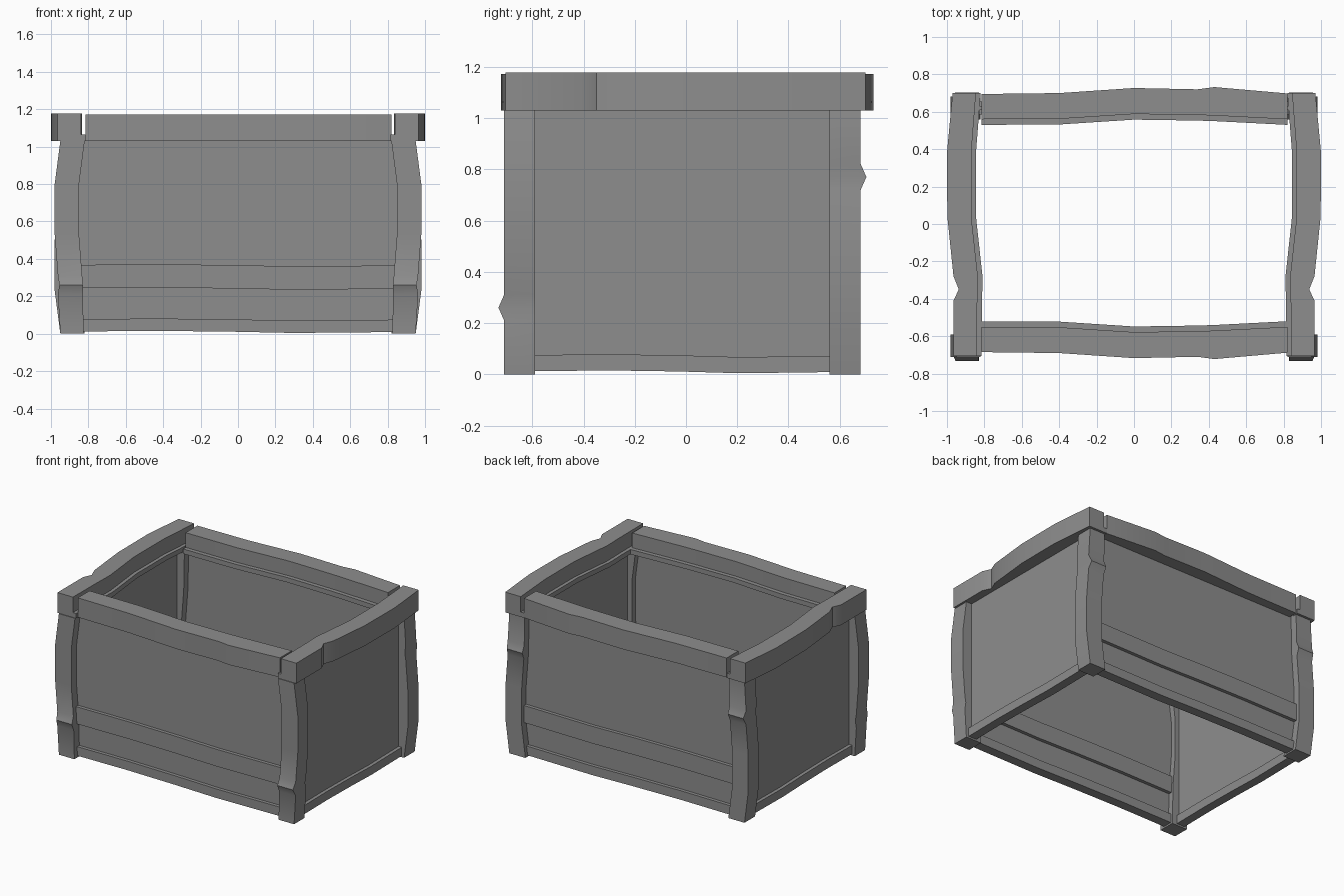
import bpy, bmesh

cube = bpy.data.objects.get("Cube")
if cube:
    bpy.data.objects.remove(cube, do_unlink=True)

grey = bpy.data.materials.new("worn grey")
grey.use_nodes = True
COLOUR = (0.27, 0.27, 0.27, 1)
grey.diffuse_color = COLOUR
grey.node_tree.nodes["Principled BSDF"].inputs["Base Color"].default_value = COLOUR


def beam(name, axis, stations):
    """Box section swept along an axis; station = (t, a0, a1, b0, b1)."""
    bm = bmesh.new()
    rings = []
    for t, a0, a1, b0, b1 in stations:
        ring = []
        for a, b in ((a0, b0), (a1, b0), (a1, b1), (a0, b1)):
            co = {"x": (t, a, b), "y": (a, t, b), "z": (a, b, t)}[axis]
            ring.append(bm.verts.new(co))
        rings.append(ring)
    for r, s in zip(rings, rings[1:]):
        for i in range(4):
            j = (i + 1) % 4
            bm.faces.new((r[i], r[j], s[j], s[i]))
    bm.faces.new(rings[0])
    bm.faces.new(rings[-1])
    bmesh.ops.recalc_face_normals(bm, faces=bm.faces)
    mesh = bpy.data.meshes.new(name)
    bm.to_mesh(mesh)
    bm.free()
    mesh.materials.append(grey)
    ob = bpy.data.objects.new(name, mesh)
    bpy.context.collection.objects.link(ob)
    bpy.ops.object.select_all(action="DESELECT")
    ob.select_set(True)
    bpy.context.view_layer.objects.active = ob
    bpy.ops.object.shade_smooth_by_angle()
    return ob


# Bowed, knotted corner posts: (height, inner x, outer x, knot depth)
POST = [(0, .825, .95, 0), (.21, .83, .963, 0), (.26, .83, .955, .022),
        (.31, .833, .963, 0), (.53, .85, .98, 0), (.8, .85, .98, 0), (1.03, .82, .95, 0)]
# Side rails: (y, inner x, outer x)
SIDE = [(-.705, .815, .965), (-.41, .813, .965), (-.35, .811, .937), (-.28, .81, .965),
        (.04, .845, .998), (.38, .845, 1.0), (.7, .82, .97)]
# Long rails: (x, inner depth, outer depth)
LONG = [(-.815, .52, .685), (-.4, .522, .69), (0, .548, .717),
        (.34, .543, .71), (.43, .54, .722), (.82, .52, .688)]
# Gentle sag of the horizontal boards: (fraction along, drop)
SAG = [(-1, 0), (-.5, .003), (-.05, -.001), (.35, -.008), (1, -.003)]

for sx, side in ((1, "left"), (-1, "right")):
    beam(f"front_{side}_post", "z",
         [(z, sx * i, sx * o, -.59, -.71 - k) for z, i, o, k in POST])
    beam(f"back_{side}_post", "z",
         [(1.03 - z, sx * i, sx * o, .56, .682 + k) for z, i, o, k in POST])
    beam(f"{side}_top_rail", "y",
         [(y, sx * (i + .025), sx * o, 1.03, 1.178) for y, i, o in SIDE])
    beam(f"{side}_inner_ledge", "y",
         [(y, sx * i, sx * (i + .03), 1.03, 1.065) for y, i, o in SIDE])
    beam(f"{side}_panel", "y",
         [(y, sx * .885, sx * .905, .03, 1.06) for y in (-.62, .6)])
    beam(f"{side}_bottom_rail", "y",
         [(f * .6, sx * .865, sx * .93, .012 + d, .075 + d) for f, d in SAG])

for sy, end, shift in ((-1, "front", 0), (1, "back", .01)):
    beam(f"{end}_top_rail", "x",
         [(x, sy * (i + .03 + shift), sy * (o + shift), 1.03, 1.172) for x, i, o in LONG])
    beam(f"{end}_inner_ledge", "x",
         [(x, sy * (i + shift), sy * (i + .035 + shift), 1.03, 1.065) for x, i, o in LONG])
    centre = .64 if sy < 0 else .62
    beam(f"{end}_panel", "x",
         [(x, sy * (centre - .01), sy * (centre + .01), .03, 1.06) for x in (-.88, .88)])
    # Raised boards along the foot of the wall
    for part, low, high in (("bottom_rail", .012, .078), ("slat", .243, .368)):
        beam(f"{end}_{part}", "x",
             [(f * .85, sy * (centre - .035), sy * (centre + .035), low + d, high + d)
              for f, d in SAG])
